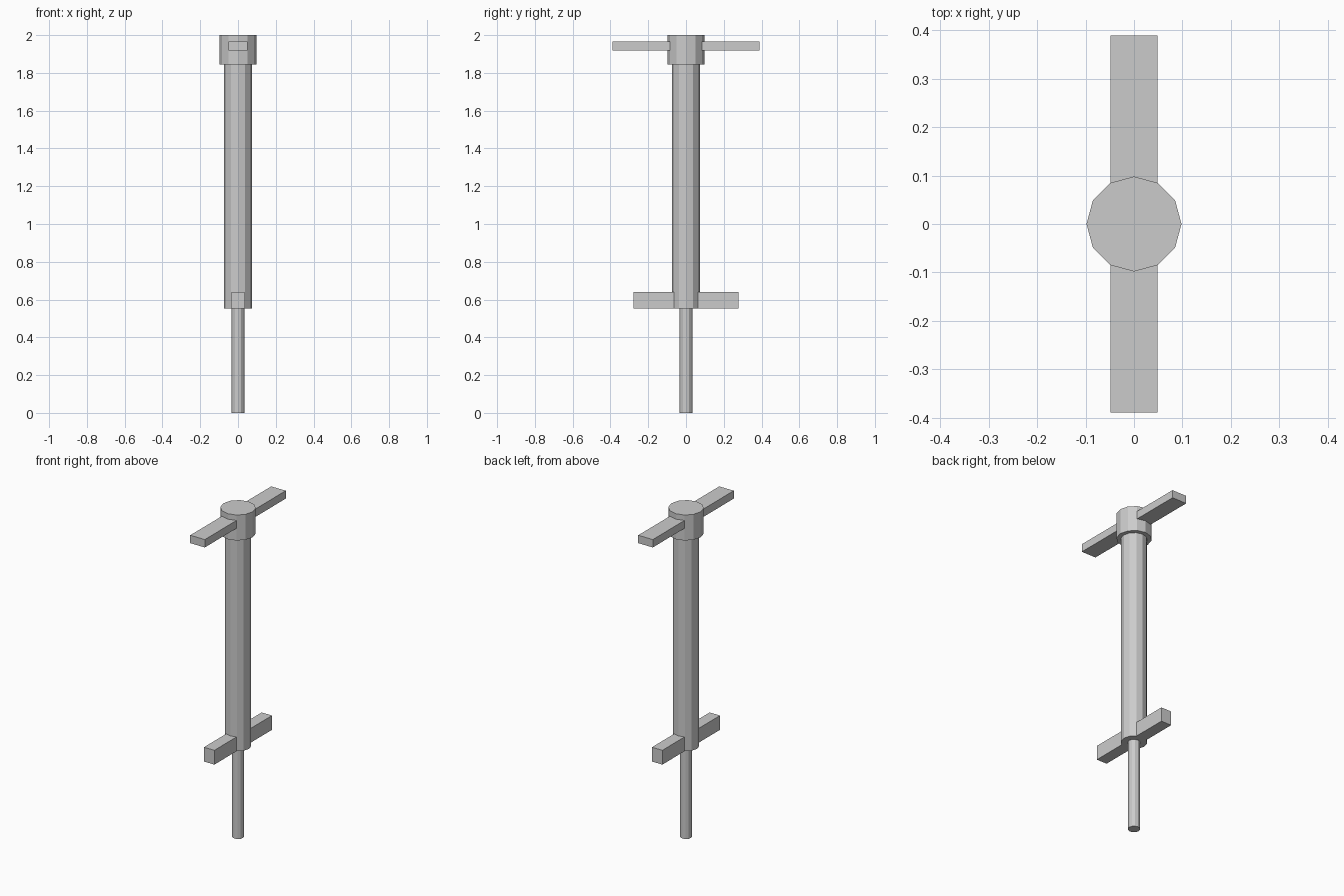
import bpy

if "Cube" in bpy.data.objects:
    bpy.data.objects.remove(bpy.data.objects["Cube"])


def cylinder(name, radius, z0, z1, sides=12):
    bpy.ops.mesh.primitive_cylinder_add(
        vertices=sides, radius=radius, depth=z1 - z0, location=(0, 0, (z0 + z1) / 2))
    bpy.context.object.name = name


def bar(name, half_width, y0, y1, z0, z1):
    bpy.ops.mesh.primitive_cube_add(size=1, location=(0, (y0 + y1) / 2, (z0 + z1) / 2))
    ob = bpy.context.object
    ob.name = name
    ob.scale = (2 * half_width, abs(y1 - y0), z1 - z0)
    bpy.ops.object.transform_apply(location=False, rotation=False, scale=True)


# Central shaft: thin rod, main tube, top cap
cylinder("bottom_rod", 0.034, 0.0, 0.56)
cylinder("main_tube", 0.073, 0.552, 1.85)
cylinder("top_cap", 0.098, 1.845, 2.0)

# Handles and foot pegs on both sides
for side, s in (("near", -1), ("far", 1)):
    bar("handle_" + side, 0.049, s * 0.07, s * 0.389, 1.919, 1.967)
    bar("foot_peg_" + side, 0.035, s * 0.05, s * 0.277, 0.552, 0.639)
